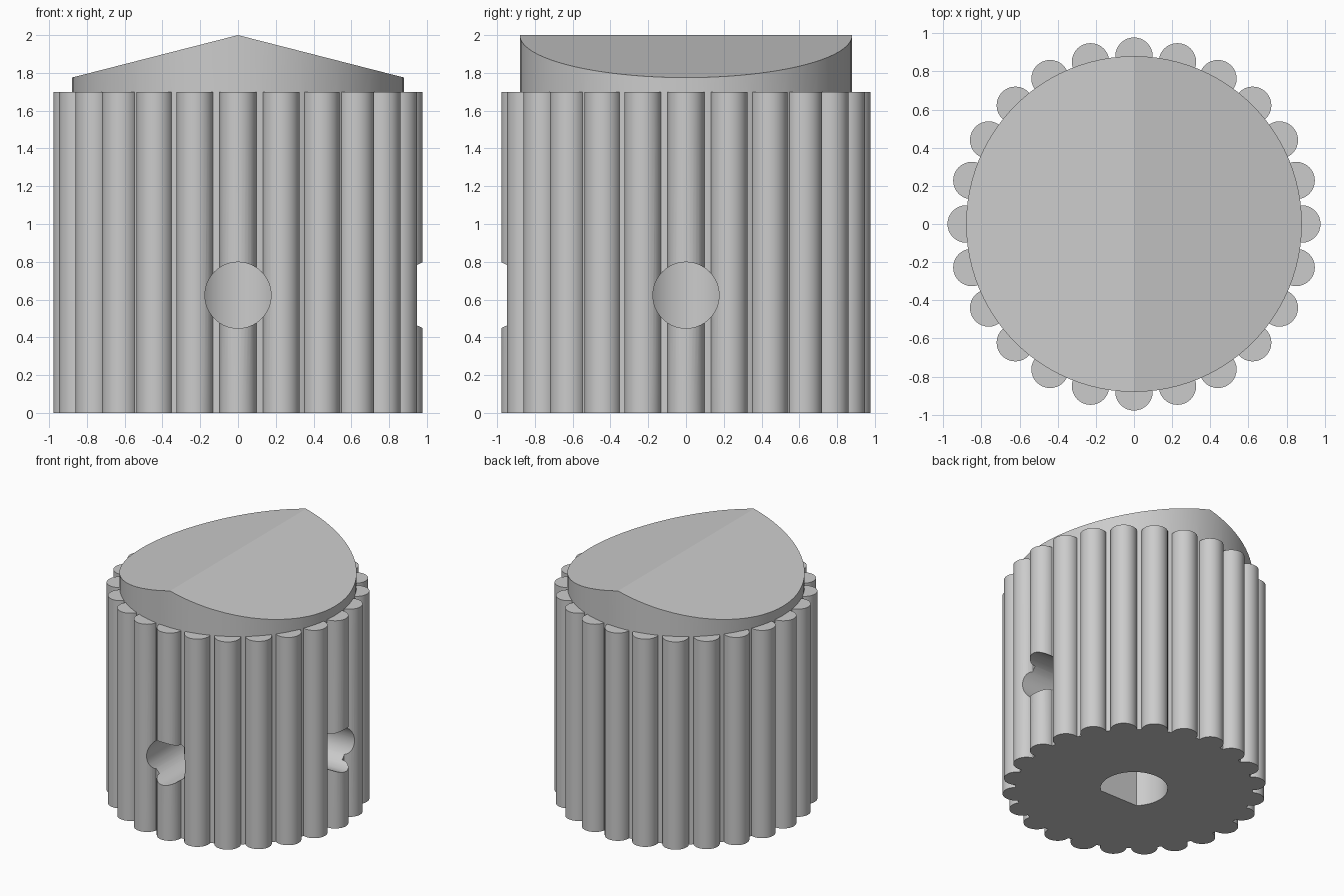
import bpy, bmesh, math
from mathutils import Matrix, Vector

cube = bpy.data.objects.get("Cube")
if cube:
    bpy.data.objects.remove(cube, do_unlink=True)

BODY_R, RIB_R, RIB_COUNT = 0.88, 0.098, 24
BODY_H, PEAK, EAVE = 1.7, 2.0, 1.775
BORE_R, BORE_FLAT, BORE_TOP = 0.25, -0.18, 1.2
SCREW_R, SCREW_Z = 0.175, 0.623

grey = bpy.data.materials.new("plain grey")
grey.use_nodes = True
grey.diffuse_color = (0.6, 0.6, 0.6, 1)
grey.node_tree.nodes["Principled BSDF"].inputs["Base Color"].default_value = (0.6, 0.6, 0.6, 1)


def add_cylinder(bm, radius, start, end, segments):
    """Closed cylinder between two points."""
    start, end = Vector(start), Vector(end)
    axis = end - start
    turn = axis.to_track_quat("Z", "Y").to_matrix().to_4x4()
    matrix = Matrix.Translation((start + end) / 2) @ turn
    bmesh.ops.create_cone(bm, cap_ends=True, segments=segments, radius1=radius,
                          radius2=radius, depth=axis.length, matrix=matrix)


def finish(bm, name):
    bmesh.ops.recalc_face_normals(bm, faces=bm.faces)
    mesh = bpy.data.meshes.new(name)
    bm.to_mesh(mesh)
    bm.free()
    mesh.materials.append(grey)
    obj = bpy.data.objects.new(name, mesh)
    bpy.context.collection.objects.link(obj)
    return obj


def combine(target, tool, operation):
    """Apply a boolean and discard the tool."""
    mod = target.modifiers.new(tool.name, "BOOLEAN")
    mod.operation, mod.solver, mod.object = operation, "EXACT", tool
    bpy.ops.object.select_all(action="DESELECT")
    bpy.context.view_layer.objects.active = target
    target.select_set(True)
    bpy.ops.object.modifier_apply(modifier=mod.name)
    bpy.data.objects.remove(tool, do_unlink=True)


# Core with a gabled top, its ridge running front to back
bm = bmesh.new()
add_cylinder(bm, BODY_R, (0, 0, 0), (0, 0, PEAK), 96)
bmesh.ops.bisect_plane(bm, geom=bm.verts[:] + bm.edges[:] + bm.faces[:], dist=0.0001,
                       plane_co=(0, 0, 0), plane_no=(1, 0, 0))
for v in bm.verts:
    if v.co.z > 1:
        v.co.z = PEAK - (PEAK - EAVE) * abs(v.co.x) / BODY_R
knob = finish(bm, "knob")

# Ring of grip ribs
bm = bmesh.new()
for i in range(RIB_COUNT):
    a = math.tau * i / RIB_COUNT
    x, y = BODY_R * math.cos(a), BODY_R * math.sin(a)
    add_cylinder(bm, RIB_R, (x, y, 0), (x, y, BODY_H), 32)
combine(knob, finish(bm, "grip_ribs"), "UNION")

# D-shaped shaft bore, flat towards the front
bm = bmesh.new()
add_cylinder(bm, BORE_R, (0, 0, -0.2), (0, 0, BORE_TOP), 64)
cut = bmesh.ops.bisect_plane(bm, geom=bm.verts[:] + bm.edges[:] + bm.faces[:],
                             plane_co=(0, BORE_FLAT, 0), plane_no=(0, -1, 0),
                             clear_outer=True)
rim = [e for e in cut["geom_cut"] if isinstance(e, bmesh.types.BMEdge)]
bmesh.ops.contextual_create(bm, geom=rim)
combine(knob, finish(bm, "shaft_bore"), "DIFFERENCE")

# Screw holes at the front and on the +x side, reaching the bore
for name, dx, dy in (("front_screw_hole", 0, -1), ("left_screw_hole", 1, 0)):
    bm = bmesh.new()
    add_cylinder(bm, SCREW_R, (dx * 0.1, dy * 0.1, SCREW_Z),
                 (dx * 1.2, dy * 1.2, SCREW_Z), 64)
    combine(knob, finish(bm, name), "DIFFERENCE")

bpy.ops.object.shade_smooth_by_angle(angle=math.radians(20))
